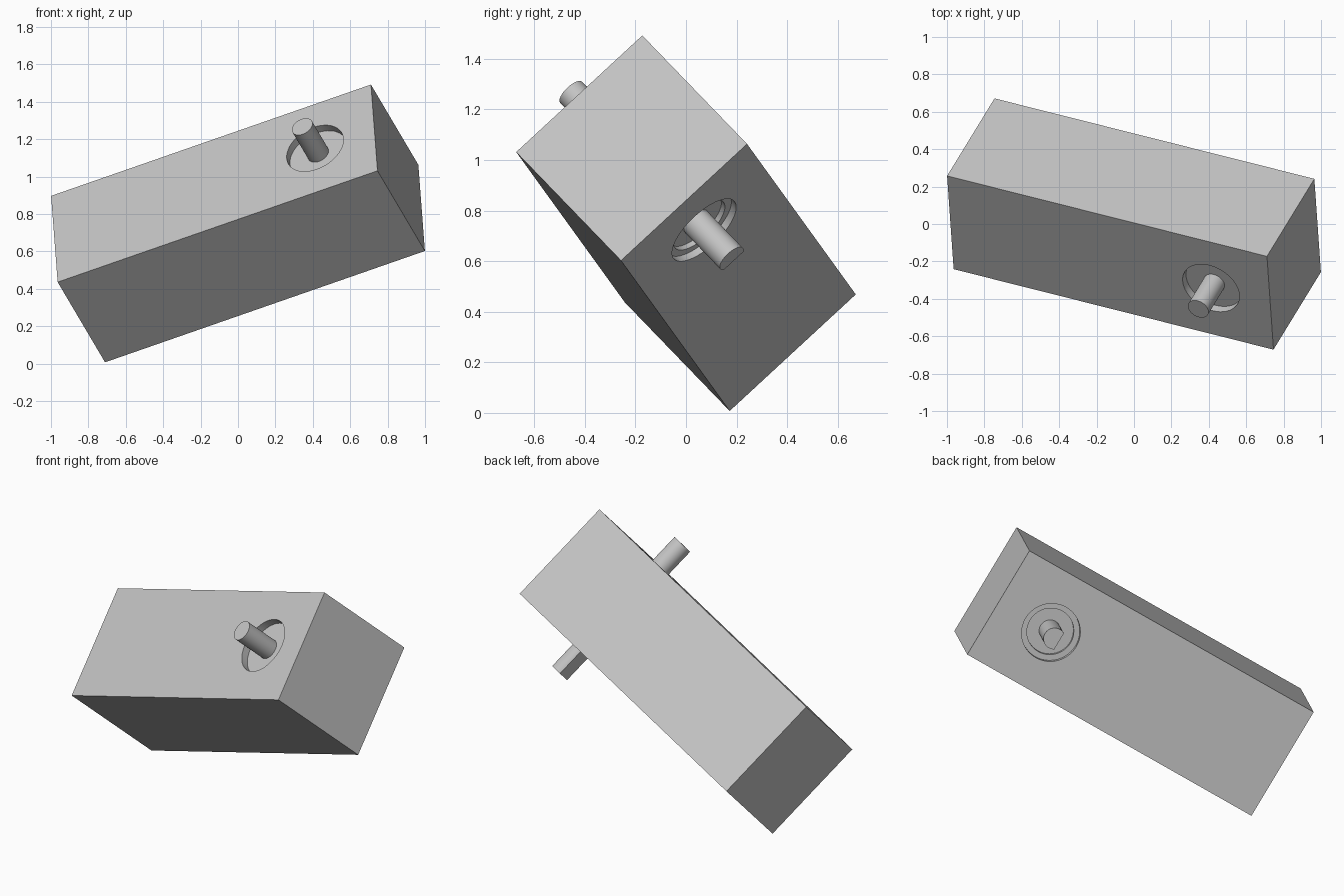
import bpy, bmesh, math
from mathutils import Matrix, Vector

cube = bpy.data.objects.get("Cube")
if cube:
    bpy.data.objects.remove(cube, do_unlink=True)

grey = bpy.data.materials.new("plain_grey")
grey.use_nodes = True
grey.diffuse_color = (0.55, 0.55, 0.55, 1)
grey.node_tree.nodes["Principled BSDF"].inputs["Base Color"].default_value = grey.diffuse_color

# Tilted frame of the housing: x along its length, z out of the upper front face
LENGTH, WIDTH, HEIGHT = 1.861, 0.68, 0.648
x_axis = Vector((1.71, -0.43, 0.595)).normalized()
z_axis = Vector((-0.25, -0.415, 0.43))
z_axis = (z_axis - x_axis * z_axis.dot(x_axis)).normalized()
y_axis = z_axis.cross(x_axis)
FRAME = Matrix.Translation((0, 0, 0.75)) @ Matrix((x_axis, y_axis, z_axis)).transposed().to_4x4()
AXIS_X = 0.586
TOP = HEIGHT / 2


def make_object(name, bm):
    bmesh.ops.recalc_face_normals(bm, faces=bm.faces)
    mesh = bpy.data.meshes.new(name)
    bm.to_mesh(mesh)
    bm.free()
    mesh.materials.append(grey)
    obj = bpy.data.objects.new(name, mesh)
    bpy.context.collection.objects.link(obj)
    obj.matrix_world = FRAME
    return obj


def rod(name, radius, z0, z1, flat=False, sides=48):
    """Round rod on the shaft axis; flat cuts a D-shaped section."""
    half = math.radians(120) if flat else math.pi
    count = sides + 1 if flat else sides
    bm = bmesh.new()
    ring = []
    for i in range(count):
        a = -half + 2 * half * i / sides
        ring.append(bm.verts.new((AXIS_X + radius * math.cos(a), radius * math.sin(a), z0)))
    base = bm.faces.new(ring)
    grown = bmesh.ops.extrude_face_region(bm, geom=[base], use_keep_orig=True)
    verts = [v for v in grown["geom"] if isinstance(v, bmesh.types.BMVert)]
    bmesh.ops.translate(bm, verts=verts, vec=(0, 0, z1 - z0))
    return make_object(name, bm)


def smooth(obj):
    bpy.ops.object.select_all(action="DESELECT")
    obj.select_set(True)
    bpy.context.view_layer.objects.active = obj
    bpy.ops.object.shade_smooth_by_angle(angle=math.radians(30))


# Box housing
bm = bmesh.new()
bmesh.ops.create_cube(bm, size=1)
bmesh.ops.scale(bm, vec=(LENGTH, WIDTH, HEIGHT), verts=bm.verts)
housing = make_object("housing", bm)

# Round recesses: plain on the upper face, stepped on the lower face
cutters = [
    rod("upper_recess_cutter", 0.165, TOP - 0.045, TOP + 0.1),
    rod("lower_recess_cutter", 0.165, -TOP - 0.1, -TOP + 0.03),
    rod("lower_step_cutter", 0.132, -TOP - 0.12, -TOP + 0.052),
]
bpy.context.view_layer.objects.active = housing
for cutter in cutters:
    cutter.hide_render = True
    mod = housing.modifiers.new(cutter.name, "BOOLEAN")
    mod.operation = "DIFFERENCE"
    mod.solver = "EXACT"
    mod.object = cutter
    bpy.ops.object.modifier_apply(modifier=mod.name)
    bpy.data.objects.remove(cutter, do_unlink=True)

# Shafts: round above, flatted below
upper_shaft = rod("upper_shaft", 0.06, TOP - 0.05, TOP + 0.175)
lower_shaft = rod("lower_shaft", 0.061, -TOP + 0.06, -TOP - 0.17, flat=True)

for part in (housing, upper_shaft, lower_shaft):
    smooth(part)
